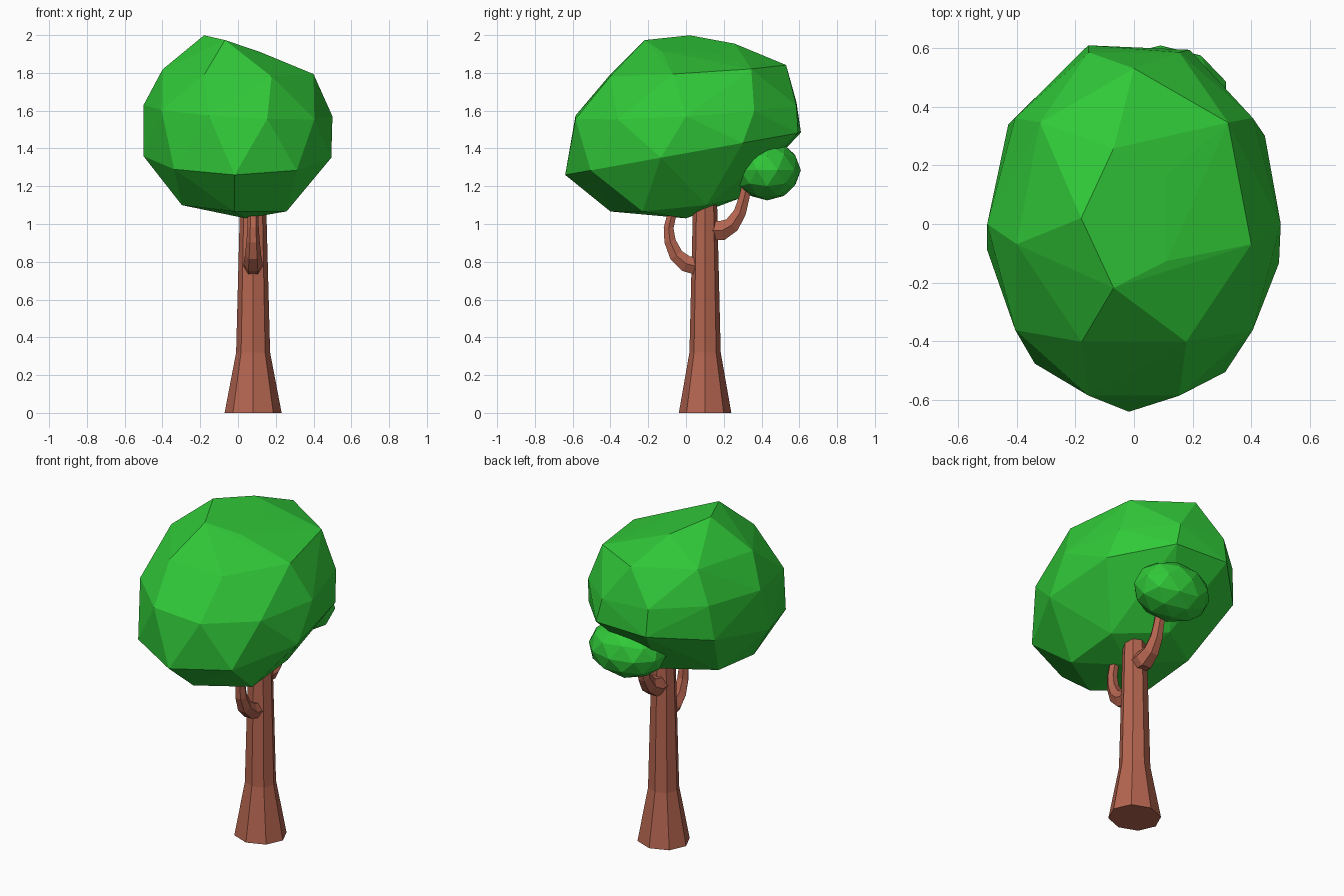
import bpy, bmesh
from math import sin, cos, radians, tau
from mathutils import Vector, Matrix

if "Cube" in bpy.data.objects:
    bpy.data.objects.remove(bpy.data.objects["Cube"])


def material(name, rgb):
    m = bpy.data.materials.new(name)
    m.diffuse_color = (*rgb, 1)
    m.use_nodes = True
    m.node_tree.nodes["Principled BSDF"].inputs["Base Color"].default_value = m.diffuse_color
    return m


BARK = material("bark", (0.46, 0.13, 0.08))
LEAF = material("leaf", (0.03, 0.58, 0.04))


def finish(name, bm, mat):
    bmesh.ops.recalc_face_normals(bm, faces=bm.faces)
    me = bpy.data.meshes.new(name)
    bm.to_mesh(me)
    bm.free()
    me.materials.append(mat)
    ob = bpy.data.objects.new(name, me)
    bpy.context.collection.objects.link(ob)
    return ob


def limb(name, path, sides, x=0.08, depth=1.0):
    """Faceted tube in the plane x = const; path holds (y, z, radius)."""
    bm = bmesh.new()
    pts = [Vector((x, y, z)) for y, z, r in path]
    rings = []
    for i, p in enumerate(pts):
        t = (pts[min(i + 1, len(pts) - 1)] - pts[max(i - 1, 0)]).normalized()
        n = Vector((1, 0, 0)).cross(t)
        r = path[i][2]
        rings.append([bm.verts.new(p + Vector((r * cos(tau * k / sides), 0, 0))
                                   + n * (r * depth * sin(tau * k / sides)))
                      for k in range(sides)])
    for a, b in zip(rings, rings[1:]):
        for k in range(sides):
            j = (k + 1) % sides
            bm.faces.new((a[k], a[j], b[j], b[k]))
    bm.faces.new(rings[0])
    bm.faces.new(rings[-1])
    return finish(name, bm, BARK)


# Flared octagonal trunk
limb("trunk", [(0.101, 0, 0.151), (0.101, 0.32, 0.09), (0.101, 1.12, 0.069)], 8, depth=0.92)

# Two branches that curl up into the leaves
limb("front_branch", [(0.08, 0.77, 0.052), (0.0, 0.79, 0.05), (-0.052, 0.835, 0.043),
                      (-0.085, 0.91, 0.035), (-0.092, 0.98, 0.03),
                      (-0.075, 1.05, 0.028), (-0.04, 1.12, 0.025)], 6)
limb("back_branch", [(0.12, 0.965, 0.055), (0.19, 0.965, 0.06), (0.243, 0.995, 0.048),
                     (0.285, 1.06, 0.038), (0.308, 1.14, 0.032), (0.325, 1.22, 0.028)], 6)

# Main crown: hull over tilted elliptical tiers
# count, start angle, centre x/y, radius x/y, height, slope along x/y
TIERS = [
    (1, 0, 0.04, 0.0, 0.0, 0.0, 1.03, 0, 0),
    (6, -90, -0.02, -0.06, 0.32, 0.34, 1.105, -0.06, 0.10),
    (9, -92, 0.0, 0.0, 0.505, 0.64, 1.375, 0, 0.18),
    (10, -72, 0.0, 0.0, 0.50, 0.615, 1.60, -0.06, 0.06),
    (7, -64.3, 0.0, 0.04, 0.41, 0.49, 1.81, -0.03, 0.06),
    (5, 180, -0.02, 0.02, 0.16, 0.25, 1.943, -0.315, -0.04),
]
bm = bmesh.new()
for n, start, cx, cy, rx, ry, z, sx, sy in TIERS:
    for k in range(n):
        a = radians(start) + tau * k / n
        x, y = cx + rx * cos(a), cy + ry * sin(a)
        bm.verts.new((x, y, z + sx * x + sy * y))
hull = bmesh.ops.convex_hull(bm, input=bm.verts[:])
inner = {g for g in hull["geom_interior"] if isinstance(g, bmesh.types.BMVert)}
bmesh.ops.delete(bm, geom=list(inner), context='VERTS')
finish("main_crown", bm, LEAF)

# Small leaf clump on the back branch
bm = bmesh.new()
bmesh.ops.create_icosphere(bm, subdivisions=2, radius=1,
                           matrix=Matrix.Translation((0.09, 0.43, 1.285))
                           @ Matrix.Diagonal((0.235, 0.178, 0.16, 1)))
finish("small_clump", bm, LEAF)
